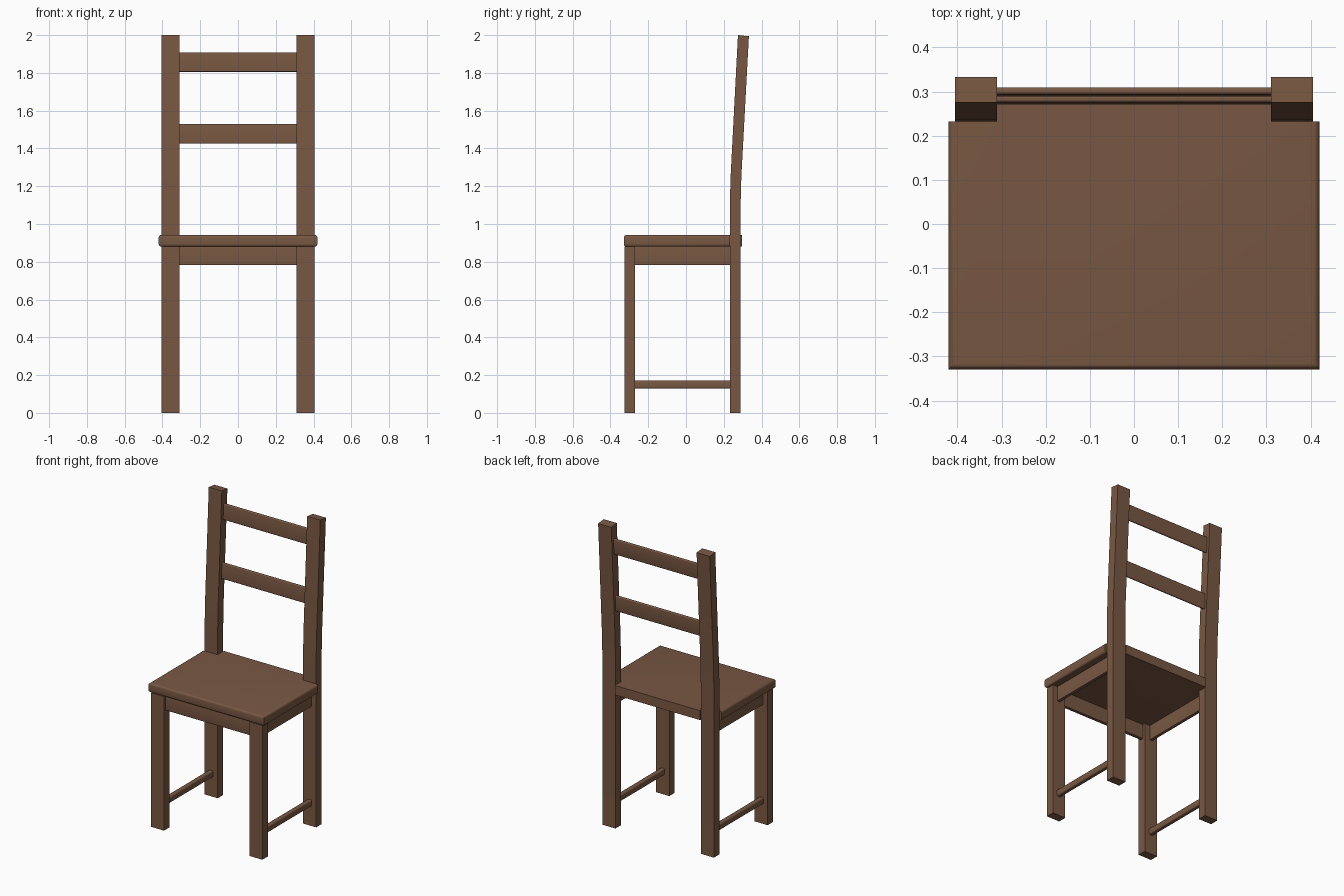
import bpy, bmesh, math

cube = bpy.data.objects.get("Cube")
if cube:
    bpy.data.objects.remove(cube, do_unlink=True)

wood = bpy.data.materials.new("brown_wood")
wood.use_nodes = True
color = (0.19, 0.097, 0.055, 1)
wood.diffuse_color = color
wood.node_tree.nodes["Principled BSDF"].inputs["Base Color"].default_value = color


def finish(name, bm):
    """Turn a bmesh into a wooden object with smooth rounded edges."""
    bmesh.ops.recalc_face_normals(bm, faces=bm.faces)
    mesh = bpy.data.meshes.new(name)
    bm.to_mesh(mesh)
    bm.free()
    mesh.materials.append(wood)
    obj = bpy.data.objects.new(name, mesh)
    bpy.context.collection.objects.link(obj)
    bpy.ops.object.select_all(action="DESELECT")
    obj.select_set(True)
    bpy.context.view_layer.objects.active = obj
    bpy.ops.object.shade_smooth_by_angle(angle=math.radians(32))
    return obj


def prism(points, offset):
    """Extrude a closed profile along an offset vector."""
    bm = bmesh.new()
    face = bm.faces.new([bm.verts.new(p) for p in points])
    grown = bmesh.ops.extrude_face_region(bm, geom=[face], use_keep_orig=True)
    verts = [g for g in grown["geom"] if isinstance(g, bmesh.types.BMVert)]
    bmesh.ops.translate(bm, verts=verts, vec=offset)
    return bm


def round_edges(bm, rule, radius):
    edges = [e for e in bm.edges if rule(e)]
    bmesh.ops.bevel(bm, geom=edges, offset=radius, segments=4,
                    profile=0.5, affect="EDGES", clamp_overlap=True)


def bar(name, center, size, axis, radius=0.0, tilt=0.0):
    """Straight board whose edges along one axis are rounded."""
    bm = bmesh.new()
    bmesh.ops.create_cube(bm, size=1)
    bmesh.ops.scale(bm, vec=size, verts=bm.verts)
    if radius:
        def along(e):
            d = e.verts[1].co - e.verts[0].co
            return abs(d[axis]) > 0.9 * d.length
        round_edges(bm, along, radius)
    obj = finish(name, bm)
    obj.location = center
    obj.rotation_euler.x = tilt
    return obj


# Legs, side aprons and side rails
for side, s in (("left", 1), ("right", -1)):
    bar(f"{side}_front_leg", (s * 0.357, -0.297, 0.44), (0.095, 0.056, 0.88), 2)
    post = [(0.232, 0), (0.289, 0), (0.289, 1.1), (0.293, 1.25), (0.333, 1.994),
            (0.275, 2), (0.236, 1.25), (0.232, 1.1)]
    bm = prism([(s * 0.31, y, z) for y, z in post], (s * 0.095, 0, 0))
    finish(f"{side}_back_post", bm)
    bar(f"{side}_apron", (s * 0.36, -0.02, 0.832), (0.022, 0.506, 0.1), 1, 0.004)
    bar(f"{side}_rail", (s * 0.358, -0.02, 0.15), (0.03, 0.506, 0.042), 1, 0.008)

# Front apron
bar("front_apron", (0, -0.297, 0.832), (0.624, 0.022, 0.1), 0, 0.004)

# Seat with notched rear corners and rounded front and side edges
half = [(0.42, -0.329), (0.42, 0.232), (0.31, 0.232), (0.31, 0.296)]
outline = half + [(-x, y) for x, y in reversed(half)]
seat = prism([(x, y, 0.88) for x, y in outline], (0, 0, 0.062))


def outer_edge(e):
    a, b = (v.co for v in e.verts)
    level = abs(a.z - b.z) < 0.001
    on_side = abs(a.x) > 0.41 and abs(a.x - b.x) < 0.001
    on_front = a.y < -0.32 and b.y < -0.32
    return level and (on_side or on_front)


round_edges(seat, outer_edge, 0.014)
finish("seat", seat)

# Back slats, leaning with the posts
for name, y, z in (("lower_slat", 0.281, 1.477), ("upper_slat", 0.299, 1.857)):
    bar(name, (0, y, z), (0.624, 0.016, 0.104), 0, 0.006, -0.053)
